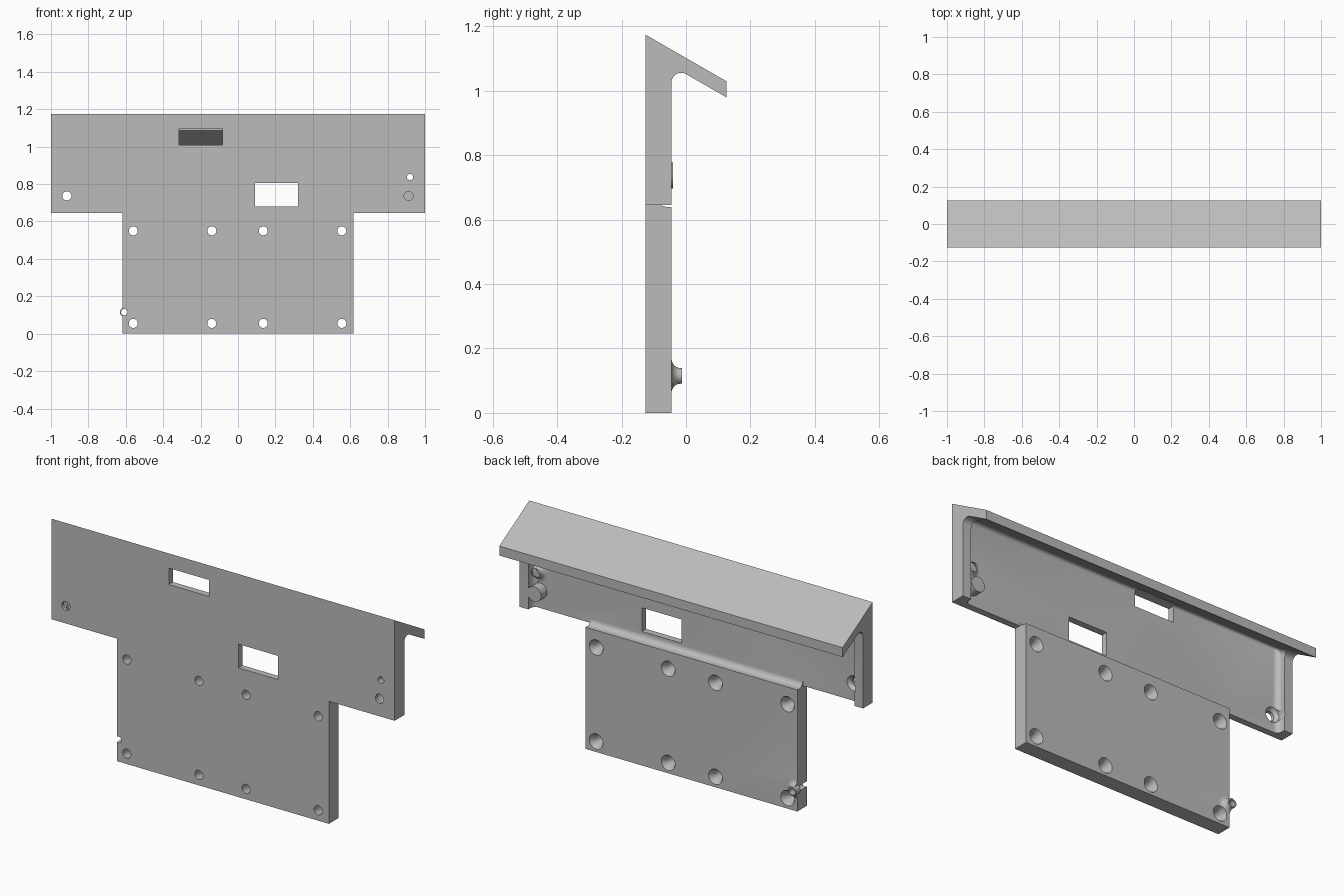
import bpy, bmesh
from math import sin, cos, pi, radians
from mathutils import Vector

cube = bpy.data.objects.get("Cube")
if cube:
    bpy.data.objects.remove(cube)

grey = bpy.data.materials.new("light grey")
grey.use_nodes = True
colour = (0.5, 0.5, 0.5, 1)
grey.diffuse_color = colour
grey.node_tree.nodes["Principled BSDF"].inputs["Base Color"].default_value = colour

FRONT, BACK, FLOOR, BOSS_END = -0.125, -0.045, -0.09, -0.013
SHOULDER, HALF_LOW = 0.645, 0.617


def finish(name, bm):
    bmesh.ops.recalc_face_normals(bm, faces=bm.faces)
    mesh = bpy.data.meshes.new(name)
    bm.to_mesh(mesh)
    bm.free()
    obj = bpy.data.objects.new(name, mesh)
    bpy.context.collection.objects.link(obj)
    mesh.materials.append(grey)
    return obj


def arc(cy, cz, r, start, end, steps=8):
    angles = [radians(start + (end - start) * i / steps) for i in range(steps + 1)]
    return [(cy + r * cos(a), cz + r * sin(a)) for a in angles]


def prism(name, outline, x0, x1, bevel_rule=None):
    """Extrude a (y, z) outline along x, rounding the edges the rule picks."""
    bm = bmesh.new()
    face = bm.faces.new([bm.verts.new((x0, y, z)) for y, z in outline])
    new = bmesh.ops.extrude_face_region(bm, geom=[face])["geom"]
    bmesh.ops.translate(bm, vec=(x1 - x0, 0, 0),
                        verts=[g for g in new if isinstance(g, bmesh.types.BMVert)])
    bmesh.ops.recalc_face_normals(bm, faces=bm.faces)
    if bevel_rule:
        edges = [e for e in bm.edges if bevel_rule((e.verts[0].co + e.verts[1].co) / 2)]
        bmesh.ops.bevel(bm, geom=edges, offset=0.028, segments=6, profile=0.5, affect='EDGES')
    return finish(name, bm)


def box(name, x0, x1, y0, y1, z0, z1):
    return prism(name, [(y0, z0), (y1, z0), (y1, z1), (y0, z1)], x0, x1)


def turned(name, x, z, profile, sides=32):
    """Revolve (radius, y) points about an axis parallel to y."""
    bm = bmesh.new()
    rings = [[bm.verts.new((x + r * cos(2 * pi * i / sides), y, z + r * sin(2 * pi * i / sides)))
              for i in range(sides)] for r, y in profile]
    for a, b in zip(rings, rings[1:]):
        for i in range(sides):
            j = (i + 1) % sides
            bm.faces.new((a[i], a[j], b[j], b[i]))
    bm.faces.new(rings[0])
    bm.faces.new(rings[-1])
    return finish(name, bm)


def boolean(target, other, operation):
    mod = target.modifiers.new("cut", 'BOOLEAN')
    mod.operation, mod.solver, mod.object = operation, 'EXACT', other
    bpy.context.view_layer.objects.active = target
    bpy.ops.object.modifier_apply(modifier=mod.name)
    bpy.data.objects.remove(other)


# Upper panel with sloping hood
tip_low, slope = 0.98, 0.577
plate = prism("mounting_plate",
              [(FRONT, SHOULDER), (BACK, SHOULDER)] + arc(-0.015, 1.026, 0.03, 180, 60)
              + [(0.125, tip_low), (0.125, 1.03), (FRONT, 1.174)], -1, 1)

# Recess between the end ribs, with rounded inner corners
def under(y):
    return tip_low + 0.0005 + slope * (0.125 - y)

recess = prism("recess_cutter", [(FLOOR, 0.6), (0.2, 0.6), (0.2, under(0.2)), (FLOOR, under(FLOOR))],
               -0.95, 0.95, lambda m: m.z > 0.61 and m.y < 0.19)
boolean(plate, recess, 'DIFFERENCE')

# Lower panel, its top ledge curving up into the recess
lower = prism("lower_panel",
              [(FRONT, 0), (BACK, 0), (BACK, 0.64)] + arc(-0.061, 0.669, 0.029, 270, 180)
              + [(-0.1, 0.669), (-0.1, SHOULDER), (FRONT, SHOULDER)], -HALF_LOW, HALF_LOW)
boolean(plate, lower, 'UNION')

# Tubular bosses with flared feet
bosses = [(0.92, 0.838, FLOOR), (-0.608, 0.115, BACK)]
for x, z, base in bosses:
    r, f = 0.024, 0.029
    flare = [(r + f, base - 0.006)] + [(r + f - f * sin(t * pi / 12), base + f - f * cos(t * pi / 12))
                                       for t in range(6)] + [(r + 0.0005, base + f)]
    foot = turned("boss_foot", x, z, flare)
    if x < 0:
        boolean(foot, box("foot_cutter", -0.8, -HALF_LOW + 0.0005, -0.2, 0.1, 0, 0.3), 'DIFFERENCE')
    boolean(plate, foot, 'UNION')
    boolean(plate, turned("boss_tube", x, z, [(r, base - 0.004), (r, BOSS_END)]), 'UNION')

# Countersunk screw holes
screws = [(x, z, BACK, 0.03) for x in (-0.56, -0.14, 0.135, 0.555) for z in (0.055, 0.55)]
screws += [(x, 0.737, FLOOR, 0.018) for x in (-0.915, 0.912)]
for x, z, back, depth in screws:
    boolean(plate, turned("screw_cutter", x, z, [(0.024, -0.2), (0.024, back - depth),
                                                 (0.04, back), (0.04, back + 0.05)]), 'DIFFERENCE')

# Holes through the bosses
for x, z, base in bosses:
    boolean(plate, turned("boss_cutter", x, z, [(0.017, -0.2), (0.017, 0.02)], 24), 'DIFFERENCE')

# Two rectangular windows
for x0, x1, z0, z1 in [(-0.315, -0.082, 1.01, 1.097), (0.09, 0.32, 0.68, 0.805)]:
    boolean(plate, box("window_cutter", x0, x1, -0.2, -0.06, z0, z1), 'DIFFERENCE')

# Keep one material and crisp edges
plate.data.materials.clear()
plate.data.materials.append(grey)
bpy.ops.object.select_all(action='DESELECT')
plate.select_set(True)
bpy.context.view_layer.objects.active = plate
bpy.ops.object.shade_smooth_by_angle(angle=radians(30))
